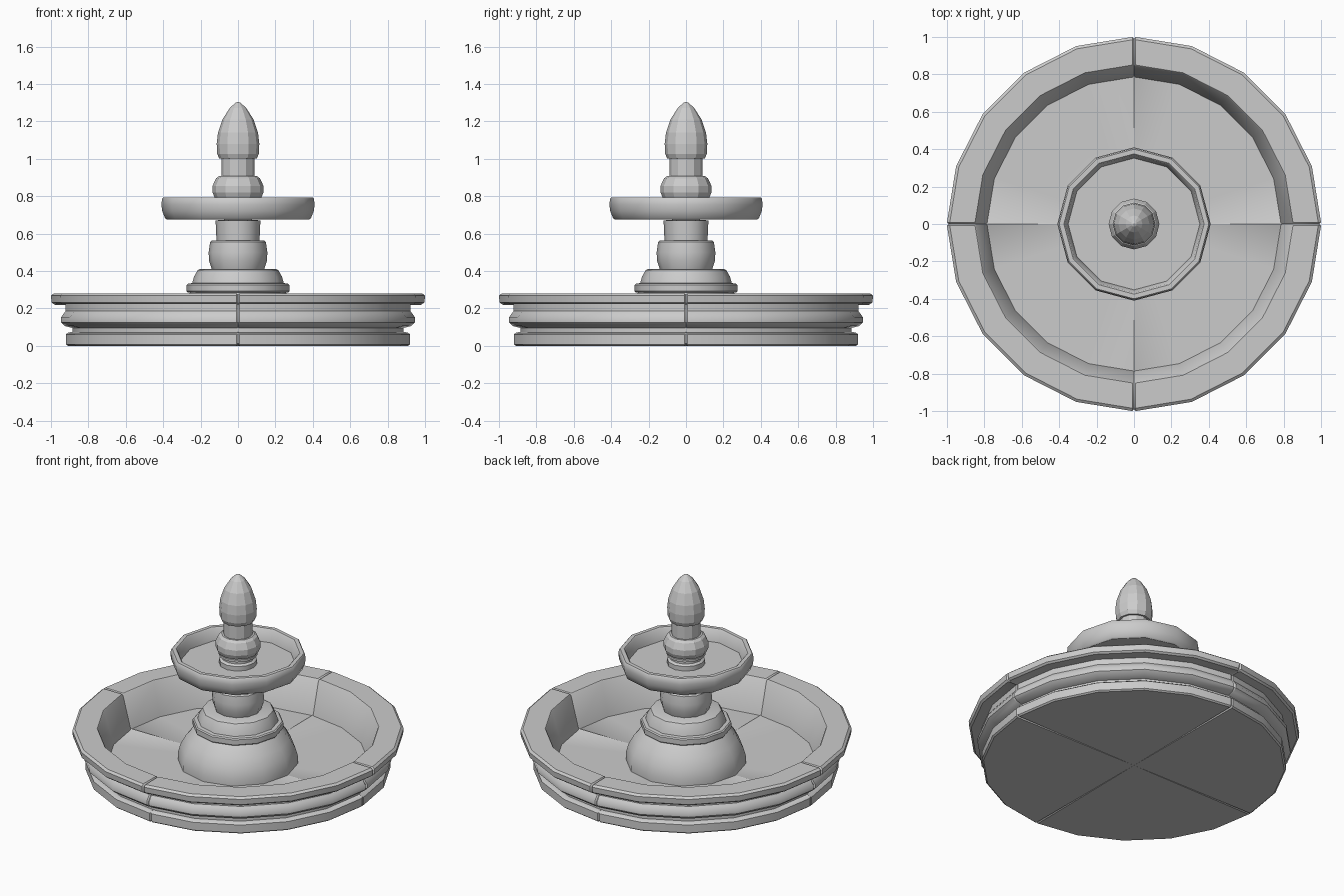
import bpy, bmesh
from math import sin, cos, radians


def lathe(name, profile, angles, inset=None, smooth=35):
    """Revolve (radius, z) points around z; inset(angle, r, z) may adjust points."""
    bm = bmesh.new()
    rings = []
    for r, z in profile:
        if r == 0:
            rings.append([bm.verts.new((0, 0, z))])
            continue
        ring = []
        for a in angles:
            pr, pz = inset(a, r, z) if inset else (r, z)
            t = radians(a)
            ring.append(bm.verts.new((pr * cos(t), pr * sin(t), pz)))
        rings.append(ring)
    n = len(angles)
    for lo, hi in zip(rings, rings[1:]):
        for i in range(n):
            j = (i + 1) % n
            if len(lo) == 1:
                bm.faces.new((lo[0], hi[j], hi[i]))
            elif len(hi) == 1:
                bm.faces.new((lo[i], lo[j], hi[0]))
            else:
                bm.faces.new((lo[i], lo[j], hi[j], hi[i]))
    bmesh.ops.recalc_face_normals(bm, faces=bm.faces)
    mesh = bpy.data.meshes.new(name)
    bm.to_mesh(mesh)
    bm.free()
    ob = bpy.data.objects.new(name, mesh)
    bpy.context.collection.objects.link(ob)
    if smooth:
        bpy.ops.object.select_all(action='DESELECT')
        ob.select_set(True)
        bpy.context.view_layer.objects.active = ob
        bpy.ops.object.shade_smooth_by_angle(angle=radians(smooth))
    return ob


# Basin: twenty sides in four stone sections, with a narrow groove at each joint
def joint(a, r, z):
    if a % 90 == 0:
        return 0.87 + (r - 0.87) * 0.92, 0.14 + (z - 0.14) * 0.95
    return r, z


basin_angles = []
for q in range(0, 360, 90):
    basin_angles += [q, q + 0.5, q + 18, q + 36, q + 54, q + 72, q + 89.5]

lathe("basin", [
    (0, 0), (0.91, 0), (0.92, 0.008), (0.92, 0.06), (0.91, 0.068),
    (0.885, 0.07), (0.885, 0.095), (0.925, 0.105), (0.947, 0.125),
    (0.947, 0.15), (0.93, 0.175), (0.922, 0.185), (0.922, 0.222),
    (0.985, 0.222), (0.997, 0.232), (1.0, 0.268), (0.985, 0.28),
    (0.85, 0.28), (0.845, 0.275), (0.785, 0.06), (0, 0.06)],
    basin_angles, joint)

twelve = range(0, 360, 30)

# Pedestal: bell foot, stepped ring, collar and column
lathe("pedestal_bell", [
    (0, 0.055), (0.365, 0.055), (0.365, 0.10), (0.348, 0.16),
    (0.315, 0.22), (0.265, 0.275), (0.25, 0.29), (0, 0.29)], twelve)
lathe("pedestal_ring", [
    (0, 0.285), (0.268, 0.285), (0.275, 0.292), (0.275, 0.325), (0.268, 0.332),
    (0.245, 0.335), (0.235, 0.37), (0.215, 0.405), (0.2, 0.411), (0, 0.411)], twelve)
lathe("pedestal_collar", [
    (0, 0.41), (0.14, 0.41), (0.155, 0.455), (0.157, 0.50), (0.149, 0.555),
    (0.14, 0.562), (0, 0.562)], twelve)
lathe("column", [
    (0, 0.56), (0.115, 0.56), (0.12, 0.67), (0, 0.68)], twelve)

# Upper bowl
lathe("upper_bowl", [
    (0, 0.675), (0.38, 0.675), (0.39, 0.682), (0.405, 0.72), (0.41, 0.755),
    (0.406, 0.785), (0.40, 0.792), (0.375, 0.792), (0.368, 0.785),
    (0.352, 0.71), (0, 0.71)], twelve)

# Stem, knob and finial
lathe("stem_base", [
    (0, 0.705), (0.115, 0.705), (0.115, 0.74), (0.10, 0.75), (0.10, 0.765),
    (0.118, 0.77), (0.118, 0.785), (0.105, 0.795), (0, 0.795)], twelve)
lathe("stem_knob", [
    (0, 0.793), (0.125, 0.793), (0.136, 0.82), (0.136, 0.855),
    (0.118, 0.895), (0.10, 0.908), (0, 0.908)], twelve, smooth=0)
lathe("stem_neck", [(0, 0.90), (0.088, 0.90), (0.088, 1.005), (0, 1.005)],
      twelve, smooth=0)
lathe("finial", [
    (0, 1.0), (0.10, 1.0), (0.111, 1.025), (0.114, 1.08), (0.107, 1.14),
    (0.083, 1.21), (0.045, 1.27), (0.015, 1.298), (0, 1.305)], twelve, smooth=0)
